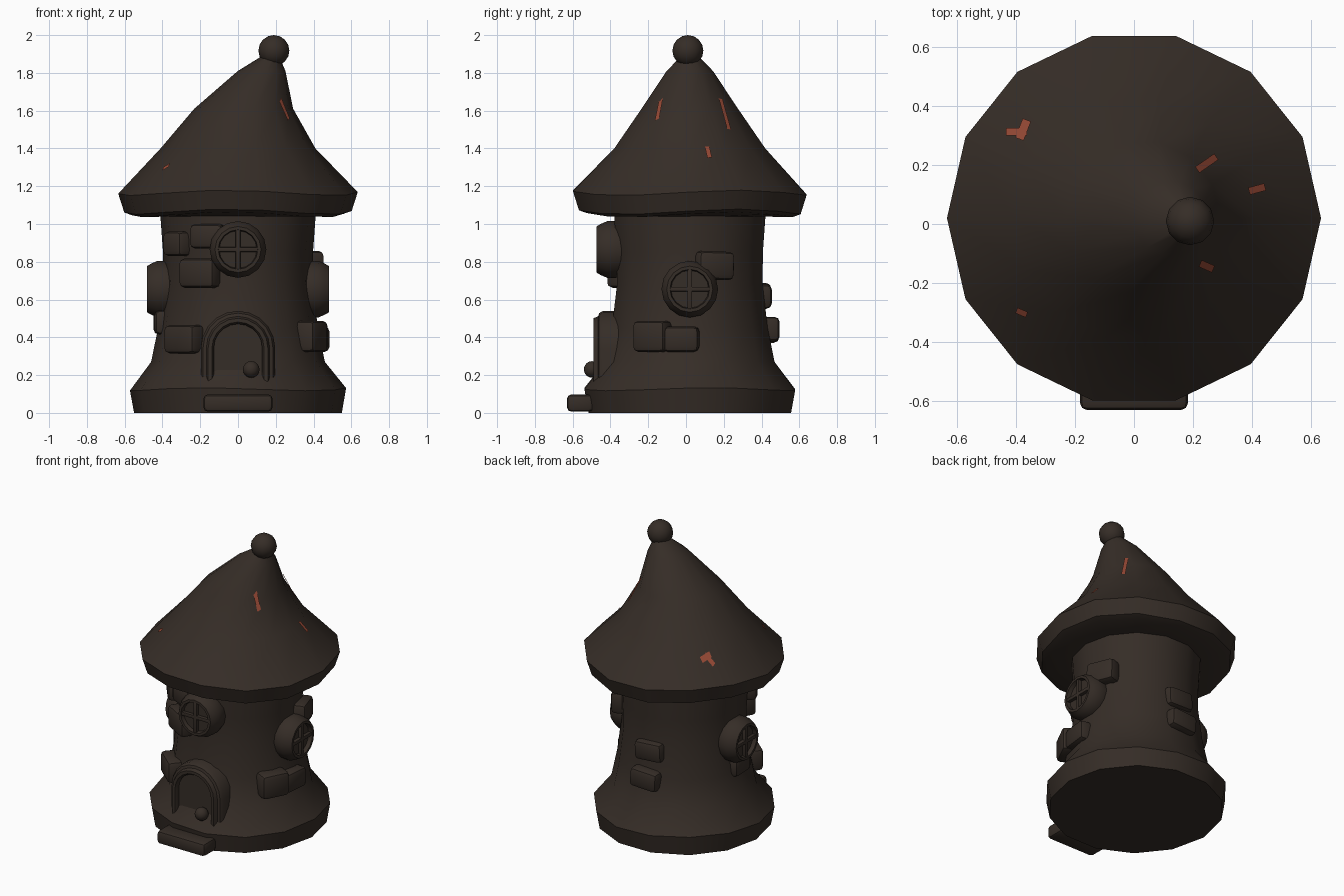
import bpy, bmesh, math
from mathutils import Matrix, Vector
from mathutils.bvhtree import BVHTree

if "Cube" in bpy.data.objects:
    bpy.data.objects.remove(bpy.data.objects["Cube"])

CY = 0.02  # tower axis in y


def material(name, rgb):
    m = bpy.data.materials.new(name)
    m.diffuse_color = (*rgb, 1)
    m.use_nodes = True
    m.node_tree.nodes["Principled BSDF"].inputs["Base Color"].default_value = m.diffuse_color
    return m


DARK = material("dark_brown", (0.036, 0.026, 0.02))
RED = material("red_tile", (0.30, 0.065, 0.035))


def finish(name, bm, mat=DARK, angle=35, matrix=None):
    if matrix:
        bm.transform(matrix)
    bmesh.ops.remove_doubles(bm, verts=bm.verts, dist=1e-5)
    bmesh.ops.recalc_face_normals(bm, faces=bm.faces)
    me = bpy.data.meshes.new(name)
    bm.to_mesh(me)
    bm.free()
    me.materials.append(mat)
    me.shade_smooth()
    me.set_sharp_from_angle(angle=math.radians(angle))
    ob = bpy.data.objects.new(name, me)
    bpy.context.collection.objects.link(ob)
    return ob


def skin(bm, rows, closed):
    """Join rows of vertices with quads."""
    vs = [[bm.verts.new(p) for p in row] for row in rows]
    for a, b in zip(vs, vs[1:]):
        n = len(a)
        for i in range(n if closed else n - 1):
            j = (i + 1) % n
            bm.faces.new((a[i], a[j], b[j], b[i]))
    return vs


def lathe(name, profile, sides, wobble=None, matrix=None, angle=35):
    """Profile points are (radius, z, x offset)."""
    bm = bmesh.new()
    rows = []
    for k, (r, z, dx) in enumerate(profile):
        row = []
        for i in range(sides):
            a = 2 * math.pi * i / sides
            dz = wobble(k, a) if wobble else 0
            row.append((dx + r * math.cos(a), r * math.sin(a), z + dz))
        rows.append(row)
    vs = skin(bm, rows, True)
    for ring, p in ((vs[0], profile[0]), (vs[-1], profile[-1])):
        if p[0] > 0:
            bm.faces.new(ring)
    return finish(name, bm, angle=angle, matrix=matrix)


def on_wall(az, z, d=0.0, roll=0.0):
    """Local x points outward from the tower axis, z stays up."""
    return (Matrix.Translation((0, CY, z)) @ Matrix.Rotation(math.radians(az), 4, 'Z')
            @ Matrix.Translation((d, 0, 0)) @ Matrix.Rotation(math.radians(roll), 4, 'X'))


def block(name, size, matrix, bevel):
    bm = bmesh.new()
    bmesh.ops.create_cube(bm, size=1, matrix=Matrix.Diagonal((*size, 1)))
    bmesh.ops.bevel(bm, geom=bm.edges[:], offset=bevel, segments=2, profile=0.5, affect='EDGES')
    return finish(name, bm, matrix=matrix, angle=40)


def ball(name, radius, loc):
    bm = bmesh.new()
    bmesh.ops.create_uvsphere(bm, u_segments=12, v_segments=8, radius=radius,
                              matrix=Matrix.Translation(loc))
    return finish(name, bm, angle=50)


def arch(name, section, bottom, spring):
    """Sweep a (half width, y) section up one jamb, over and down the other."""
    path = [(math.pi, bottom)] + [(math.pi * (1 - i / 10), spring) for i in range(11)] + [(0, bottom)]
    bm = bmesh.new()
    skin(bm, [[(r * math.cos(a), y, z + r * math.sin(a)) for r, y in section] for a, z in path], False)
    return finish(name, bm)


# Tower body with flared foot
axis = Matrix.Translation((0, CY, 0))
lathe("tower_body", [(0.55, 0, 0), (0.572, 0.125, 0), (0.46, 0.27, 0), (0.423, 0.45, 0),
                     (0.395, 0.68, 0), (0.397, 0.85, 0), (0.41, 1.03, 0), (0.41, 1.12, 0)],
      14, lambda k, a: 0.008 * math.sin(3 * a + 1) if k == 1 else 0, axis)

# Leaning roof with an uneven eave
roof = lathe("roof", [(0.40, 1.04, 0), (0.56, 1.05, 0), (0.602, 1.065, 0), (0.634, 1.165, 0),
                      (0.41, 1.40, 0), (0.262, 1.61, 0.03), (0.126, 1.81, 0.125), (0.05, 1.885, 0.17)],
             14, lambda k, a: 0.014 * math.sin(3 * a + 0.3) if k in (1, 2, 3) else 0, axis)
ball("roof_finial", 0.082, (0.19, 0.01, 1.918))

# Red tile flecks lying on the roof: x0, y0, x1, y1, width
tree = BVHTree.FromPolygons([v.co for v in roof.data.vertices], [p.vertices for p in roof.data.polygons])
flecks = [(0.21, 0.18, 0.275, 0.225, 0.025), (0.385, 0.11, 0.44, 0.125, 0.025),
          (0.22, -0.13, 0.265, -0.15, 0.025), (-0.395, -0.29, -0.36, -0.305, 0.02),
          (-0.43, 0.31, -0.36, 0.31, 0.025), (-0.385, 0.285, -0.36, 0.35, 0.03)]
bm = bmesh.new()
for x0, y0, x1, y1, w in flecks:
    a, b = Vector((x0, y0)), Vector((x1, y1))
    side = (b - a).orthogonal().normalized() * w / 2
    quad = []
    for p in (a + side, b + side, b - side, a - side):
        hit, normal, _, _ = tree.ray_cast(Vector((p.x, p.y, 3)), Vector((0, 0, -1)))
        quad.append(bm.verts.new(hit + normal * 0.006))
    bm.faces.new(quad)
finish("roof_flecks", bm, RED)

# Round windows with cross bars
for label, az, z, push in (("front", -90, 0.865, 0.012), ("right", 0, 0.655, 0), ("left", 180, 0.655, 0)):
    lathe(f"{label}_window", [(0.145, 0.35, 0), (0.15, 0.38, 0), (0.15, 0.425, 0), (0.135, 0.46, 0),
                              (0.122, 0.482, 0), (0.105, 0.482, 0), (0.10, 0.455, 0), (0, 0.455, 0)],
          16, matrix=on_wall(az, z, push) @ Matrix.Rotation(math.pi / 2, 4, 'Y'))
    for part, size in (("upright", (0.04, 0.024, 0.21)), ("crossbar", (0.04, 0.21, 0.024))):
        block(f"{label}_window_{part}", size, on_wall(az, z, 0.458 + push), 0.004)

# Arched door, frame, knob and doorstep
arch("door_frame", [(0.128, -0.36), (0.128, -0.475), (0.138, -0.49), (0.158, -0.49),
                    (0.168, -0.465), (0.185, -0.46), (0.197, -0.44), (0.197, -0.34)], 0.165, 0.343)
arch("door_panel", [(0.132, -0.36), (0.132, -0.462), (0, -0.462)], 0.165, 0.343)
ball("door_knob", 0.044, (0.07, -0.497, 0.23))
block("doorstep", (0.365, 0.14, 0.09), Matrix.Translation((0, -0.56, 0.052)), 0.022)

# Stones standing proud of the wall: azimuth, z, width, height, outer distance, roll
stones = [(-142, 0.895, 0.155, 0.13, 0.455, 0), (-113, 0.935, 0.19, 0.13, 0.45, 0),
          (-120, 0.74, 0.215, 0.155, 0.455, 0), (-131, 0.39, 0.21, 0.15, 0.49, 0),
          (-27, 0.405, 0.19, 0.165, 0.495, 0), (-6, 0.39, 0.19, 0.135, 0.48, 0),
          (19, 0.78, 0.20, 0.15, 0.455, -2), (92, 0.62, 0.20, 0.13, 0.432, 3),
          (91, 0.44, 0.20, 0.13, 0.475, -3), (183, 0.48, 0.18, 0.13, 0.445, 0)]
for i, (az, z, w, h, d, roll) in enumerate(stones):
    block(f"wall_stone_{i + 1}", (0.13, w, h), on_wall(az, z, d - 0.065, roll), 0.028)
